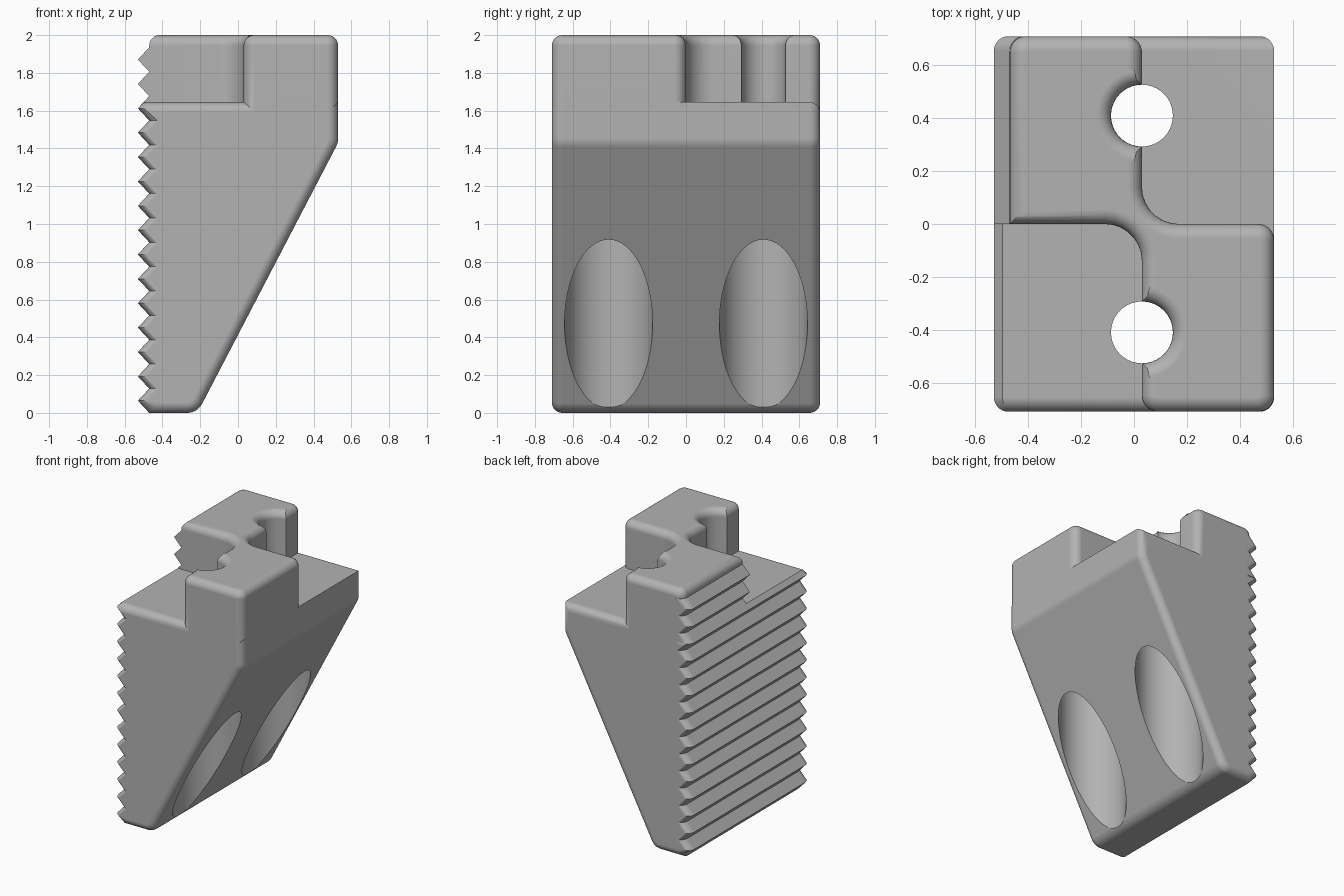
import bpy, bmesh
from math import sin, cos, pi
from mathutils import Vector

if "Cube" in bpy.data.objects:
    bpy.data.objects.remove(bpy.data.objects["Cube"], do_unlink=True)

R = 0.055                 # edge rounding
HX, HY = 0.53, 0.71       # half sizes
STEP, TOP = 1.645, 2.0    # ledge and top heights
VALLEY, PITCH = -0.47, 0.129
HOLE_X, HOLE_Y = 0.03, 0.41
HOLE_R, BORE_R = 0.117, 0.233

steel = bpy.data.materials.new("grey steel")
steel.use_nodes = True
GREY = (0.45, 0.45, 0.45, 1)
steel.diffuse_color = GREY
steel.node_tree.nodes["Principled BSDF"].inputs["Base Color"].default_value = GREY


def rounded(corners, n=7):
    """Polygon from (x, y, radius) corners, each radius turned into an arc."""
    out = []
    for i, (x, y, r) in enumerate(corners):
        p = Vector((x, y))
        if not r:
            out.append(p)
            continue
        a = (Vector(corners[i - 1][:2]) - p).normalized()
        b = (Vector(corners[(i + 1) % len(corners)][:2]) - p).normalized()
        half = a.angle(b) / 2
        centre = p + (a + b).normalized() * r / sin(half)
        s = p + a * (r * cos(half) / sin(half)) - centre
        e = p + b * (r * cos(half) / sin(half)) - centre
        turn = s.angle_signed(e)
        for k in range(n + 1):
            t = -turn * k / n
            out.append(centre + Vector((s.x * cos(t) - s.y * sin(t),
                                        s.x * sin(t) + s.y * cos(t))))
    return out


def inset(poly, d):
    """Mitred inward offset of a counter-clockwise polygon."""
    out = []
    for i, p in enumerate(poly):
        u = (p - poly[i - 1]).normalized()
        v = (poly[(i + 1) % len(poly)] - p).normalized()
        a, b = Vector((-u.y, u.x)), Vector((-v.y, v.x))
        out.append(p + (a + b) * d / (1 + a.dot(b)))
    return out


def inset_teeth(poly, d, top):
    """Inset where the teeth only slide sideways, staying inside the rounding."""
    out = inset(poly, d)
    for i, p in enumerate(poly):
        if p.x < VALLEY + 0.01:
            out[i] = Vector((p.x + d, min(max(p.y, d), top - d)))
    return out


def loft(name, sections):
    bm = bmesh.new()
    rings = [[bm.verts.new(p) for p in s] for s in sections]
    for a, b in zip(rings, rings[1:]):
        for i in range(len(a)):
            j = (i + 1) % len(a)
            bm.faces.new((a[i], a[j], b[j], b[i]))
    bm.faces.new(rings[0])
    bm.faces.new(rings[-1])
    bmesh.ops.recalc_face_normals(bm, faces=bm.faces)
    mesh = bpy.data.meshes.new(name)
    bm.to_mesh(mesh)
    bm.free()
    mesh.materials.append(steel)
    ob = bpy.data.objects.new(name, mesh)
    bpy.context.collection.objects.link(ob)
    return ob


def combine(target, other, operation):
    mod = target.modifiers.new("combine", 'BOOLEAN')
    mod.operation, mod.object, mod.solver = operation, other, 'EXACT'
    bpy.context.view_layer.objects.active = target
    bpy.ops.object.modifier_apply(modifier=mod.name)
    bpy.data.objects.remove(other, do_unlink=True)


def cylinder(name, x, y, r, z0, z1, n=64):
    ring = [(x + r * cos(2 * pi * k / n), y + r * sin(2 * pi * k / n)) for k in range(n)]
    return loft(name, [[(*p, z) for p in ring] for z in (z0, z1)])


def upright(poly, y):
    return [(p.x, y, p.y) for p in poly]


# (inset, distance from the end) pairs along a quarter round
quarter = [(R * (1 - sin(k * pi / 14)), R * (1 - cos(k * pi / 14))) for k in range(8)]

# Wedge body with a toothed side, up to the ledges
teeth = [(VALLEY - 0.06 * (k % 2), k * PITCH / 2, 0) for k in range(26)]
profile = rounded([(-0.215, 0, 0.09), (HX, 1.43, 0.1), (HX, STEP, 0),
                   (-0.498, STEP, 0)] + teeth[::-1])
ends = [(d, e - HY) for d, e in quarter] + [(d, HY - e) for d, e in quarter[::-1]]
body = loft("jaw", [upright(inset_teeth(profile, d, STEP), y) for d, y in ends])


# Raised key: two diagonal blocks joined by a neck, notched by the bolt holes
def notch(y, side):
    return [Vector((HOLE_X + side * HOLE_R * sin(k * pi / 20),
                    y - side * HOLE_R * cos(k * pi / 20))) for k in range(21)]


C, N = 0.06, 0.14
corners = [(HOLE_X, -HY, C), (HX, -HY, C), (HX, 0, C), (HOLE_X, 0, N), (HOLE_X, HY, C),
           (VALLEY, HY, C), (VALLEY, 0, 0), (HOLE_X, 0, N)]
outline = rounded(corners)
split = next(i for i, p in enumerate(outline) if p.y > HOLE_Y + HOLE_R)
back_notch, front_notch = notch(HOLE_Y, -1)[::-1], notch(-HOLE_Y, 1)[::-1]
outline = outline[:split] + back_notch + outline[split:] + front_notch
layers = [(0, 1.56)] + [(d, TOP - e) for d, e in quarter[::-1]]
key = loft("key", [[(p.x, p.y, z) for p in inset(outline, d)] for d, z in layers])

# Teeth continuing up the raised back block
strip = [Vector((-0.3, 25 * PITCH / 2)), Vector((-0.3, 30 * PITCH / 2))]
strip += [Vector((VALLEY - 0.06 * (k % 2), k * PITCH / 2)) for k in range(30, 24, -1)]
rows = [(0, 0)] + [(d, HY - e) for d, e in quarter[::-1]]
upper_teeth = loft("upper_teeth", [
    [(p.x + (d if p.x < VALLEY + 0.01 else 0), y, p.y) for p in strip] for d, y in rows])

# Bolt holes with wide bores opening through the slope
for y in (-HOLE_Y, HOLE_Y):
    combine(body, cylinder("bolt_hole", HOLE_X, y, HOLE_R, 1, 2.2, 40), 'DIFFERENCE')
    combine(body, cylinder("bore", HOLE_X, y, BORE_R, -0.2, 1.25), 'DIFFERENCE')

combine(key, upper_teeth, 'UNION')
combine(body, key, 'UNION')

# Smooth rounds, crisp flats
bpy.ops.object.select_all(action='DESELECT')
body.select_set(True)
bpy.context.view_layer.objects.active = body
bpy.ops.object.shade_smooth_by_angle(angle=0.5)
normals = body.modifiers.new("flat_faces", 'WEIGHTED_NORMAL')
normals.keep_sharp = True
